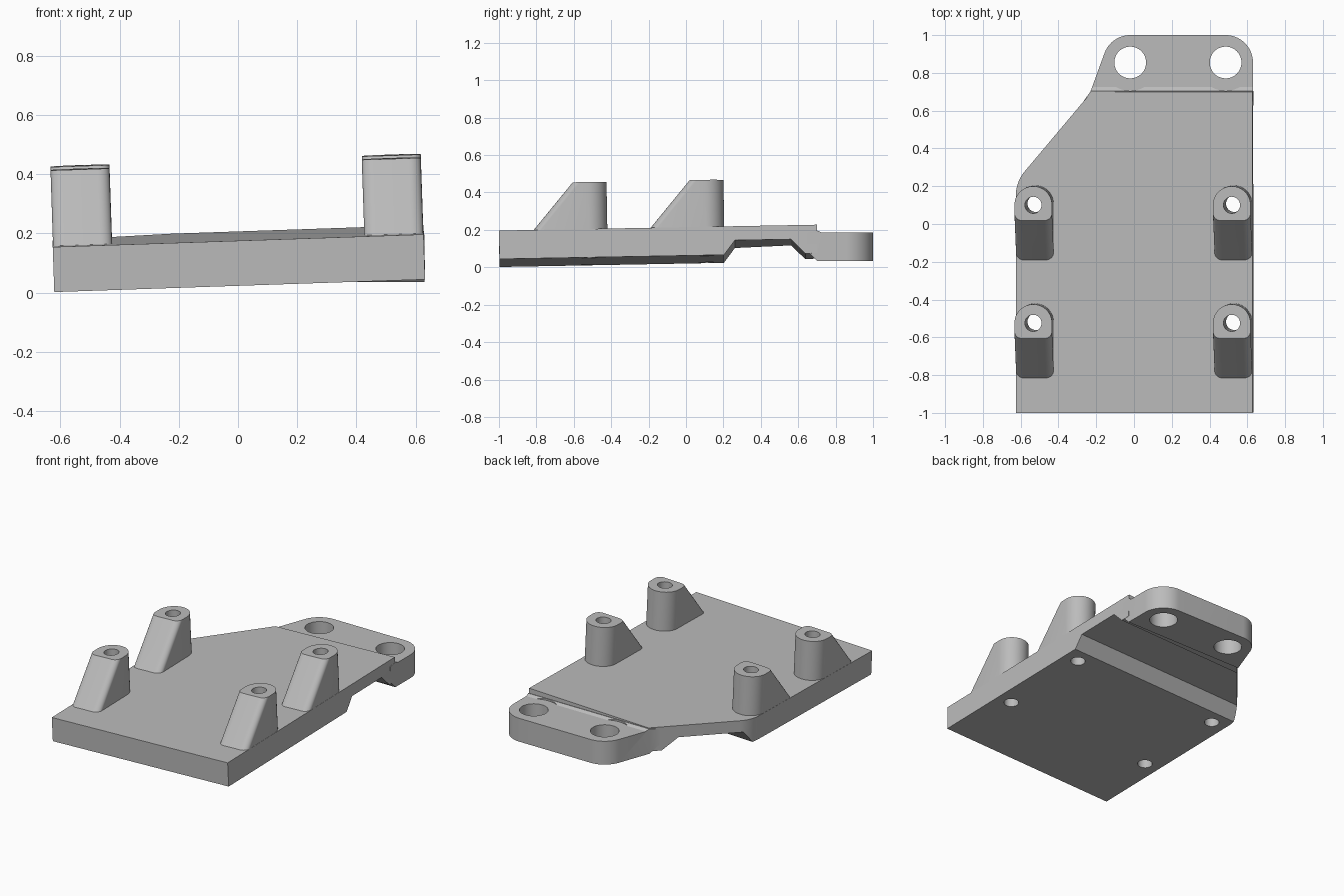
import bpy, bmesh, math
from mathutils import Matrix

if "Cube" in bpy.data.objects:
    bpy.data.objects.remove(bpy.data.objects["Cube"], do_unlink=True)

GREY = (0.5, 0.5, 0.5, 1)
mat = bpy.data.materials.new("plain grey")
mat.use_nodes = True
mat.diffuse_color = GREY
mat.node_tree.nodes["Principled BSDF"].inputs["Base Color"].default_value = GREY

# The plate leans slightly in both directions; the flange is level.
RX, RY = 0.034, 0.0185
TILT = Matrix(((1, 0, -RX, 0), (0, 1, -RY, 0), (RX, RY, 1, 0.1935), (0, 0, 0, 1)))
LEVEL = Matrix.Identity(4)


def arc(cx, cy, r, a0, a1, n=16):
    angles = [math.radians(a0 + (a1 - a0) * i / n) for i in range(n + 1)]
    return [(cx + r * math.cos(a), cy + r * math.sin(a)) for a in angles]


def loft(name, ring_a, ring_b, frame=LEVEL):
    """Closed solid between two rings with matching points."""
    bm = bmesh.new()
    a = [bm.verts.new(p) for p in ring_a]
    b = [bm.verts.new(p) for p in ring_b]
    bm.faces.new(a)
    bm.faces.new(b)
    for i in range(len(a)):
        j = (i + 1) % len(a)
        bm.faces.new((a[i], a[j], b[j], b[i]))
    bmesh.ops.transform(bm, matrix=frame, verts=bm.verts)
    bmesh.ops.recalc_face_normals(bm, faces=bm.faces)
    mesh = bpy.data.meshes.new(name)
    bm.to_mesh(mesh)
    bm.free()
    mesh.materials.append(mat)
    obj = bpy.data.objects.new(name, mesh)
    bpy.context.collection.objects.link(obj)
    return obj


def prism(name, outline, z0, z1, frame=LEVEL):
    return loft(name, [(x, y, z0) for x, y in outline], [(x, y, z1) for x, y in outline], frame)


def side_profile(name, profile, frame=LEVEL):
    return loft(name, [(-1, y, z) for y, z in profile], [(1, y, z) for y, z in profile], frame)


def combine(obj, other, operation):
    """Apply a boolean and discard the second solid."""
    mod = obj.modifiers.new(operation, 'BOOLEAN')
    mod.operation, mod.solver, mod.object = operation, 'EXACT', other
    bpy.context.view_layer.objects.active = obj
    bpy.ops.object.modifier_apply(modifier=mod.name)
    bpy.data.objects.remove(other, do_unlink=True)


# Tilted plate with a channel across its underside
T = -0.152
plate = side_profile("mounting_plate", [
    (-1, 0), (-1, T), (0.2, T), (0.26, -0.075), (0.56, -0.075),
    (0.635, T), (0.70, T), (0.70, 0)], TILT)
plate_outline = [(-0.6255, -1.1), (0.6265, -1.1), (0.6265, 0.8), (-0.14, 0.8)]
plate_outline += arc(-0.4255, 0.15, 0.2, 139.8, 180)
combine(plate, prism("plate_outline", plate_outline, -0.4, 0.4, TILT), 'INTERSECT')

# Level flange with rounded corners and a sloped foot against the plate
flange = side_profile("flange", [
    (0.65, 0.085), (0.70, 0.035), (1, 0.035), (1, 0.185),
    (0.725, 0.185), (0.705, 0.196), (0.65, 0.185)])
BOLTS = [(-0.02, 0.855), (0.485, 0.855)]
flange_outline = [(-0.275, 0.64), (0.63, 0.64)]
flange_outline += arc(*BOLTS[1], 0.145, 0, 90) + arc(*BOLTS[0], 0.145, 90, 160)
flange_outline += [(-0.231, 0.70)]
combine(flange, prism("flange_outline", flange_outline, -0.4, 0.6), 'INTERSECT')
combine(plate, flange, 'UNION')


# Posts: round at the back, with a ramp down to the plate at the front
def post_ring(x, y, front, z):
    r, c = 0.0995, 0.04
    ring = arc(x, y, r, 0, 180, 24)
    ring += arc(x - r + c, y + front + c, c, 180, 270, 8)
    ring += arc(x + r - c, y + front + c, c, 270, 360, 8)
    return [(px, py, z) for px, py in ring]


POSTS = [(x, y) for x in (-0.525, 0.526) for y in (-0.52, 0.105)]
for x, y in POSTS:
    post = loft("post", post_ring(x, y, -0.312, -0.02), post_ring(x, y, -0.082, 0.251), TILT)
    combine(plate, post, 'UNION')

# Through holes in the posts and flange, and shallow washer clearances
for x, y in POSTS:
    combine(plate, prism("post_hole", arc(x, y, 0.044, 0, 352.5, 47), -0.4, 0.5, TILT), 'DIFFERENCE')
for x, y in BOLTS:
    combine(plate, prism("bolt_hole", arc(x, y, 0.084, 0, 352.5, 47), -0.2, 0.5), 'DIFFERENCE')
    combine(plate, prism("washer_seat", arc(x, y, 0.15, 0, 352.5, 47), 0.1851, 0.5), 'DIFFERENCE')

# Smooth the round surfaces and keep the edges sharp
bpy.ops.object.select_all(action='DESELECT')
plate.select_set(True)
bpy.context.view_layer.objects.active = plate
bpy.ops.object.shade_smooth_by_angle(angle=math.radians(25))
